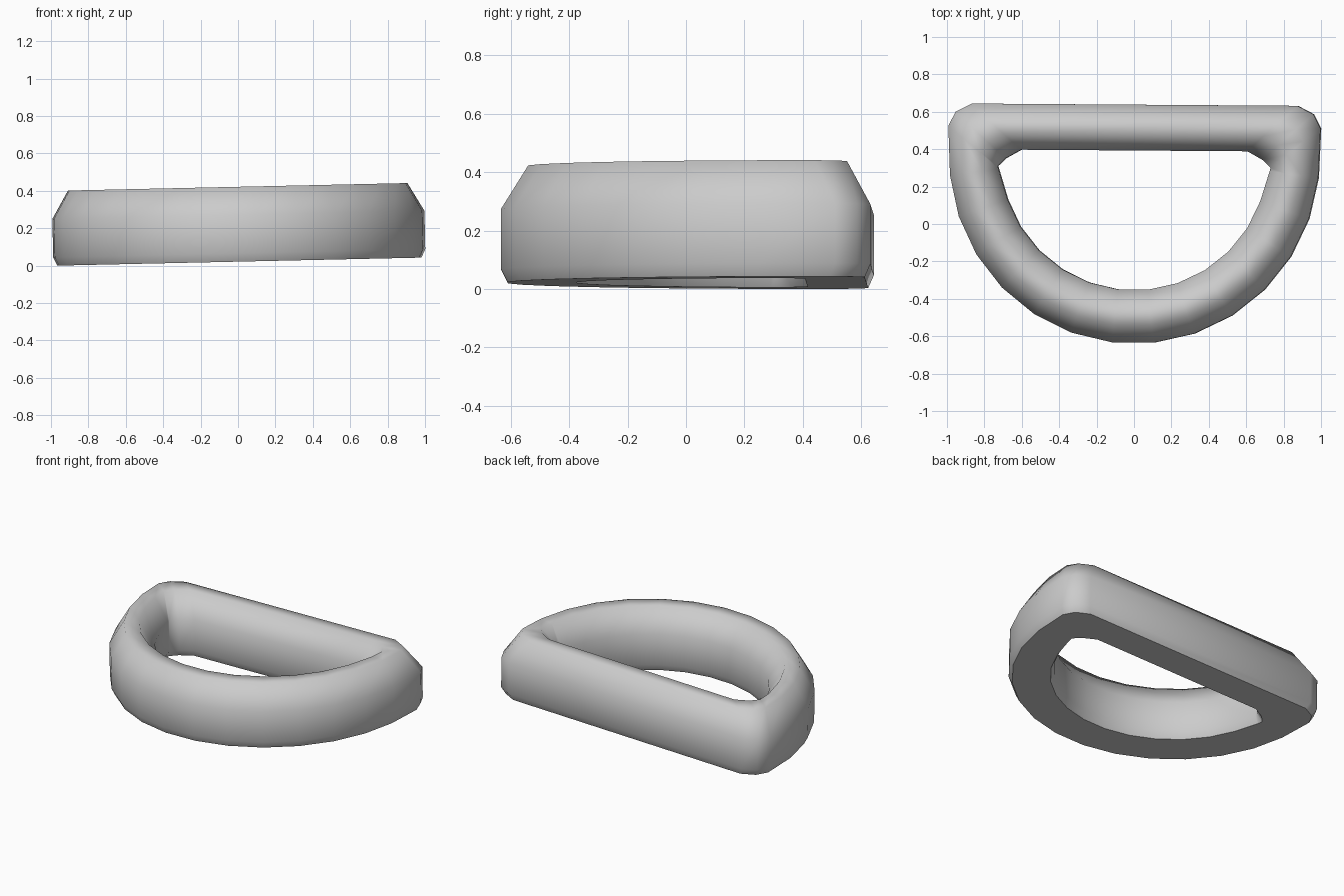
import bpy, bmesh, math
from mathutils import Matrix

if "Cube" in bpy.data.objects:
    bpy.data.objects.remove(bpy.data.objects["Cube"])

# Metal colour
metal = bpy.data.materials.new("grey metal")
metal.use_nodes = True
metal.diffuse_color = (0.6, 0.6, 0.6, 1)
metal.node_tree.nodes["Principled BSDF"].inputs["Base Color"].default_value = (0.6, 0.6, 0.6, 1)

# Plan of the right half: (outer point, inner point), from the front of the bow round to the bar
half = []
for i in range(7):
    a = math.radians(180 / 13.95 * (i + 0.5))
    s, c = math.sin(a), math.cos(a)
    half.append(((0.99 * s, 0.36 - c), (0.715 * s, 0.36 - 0.715 * c)))
half[-1] = (half[-1][0], (0.725, 0.288))
half += [((0.995, 0.518), (0.73, 0.305)),
         ((0.957, 0.593), (0.687, 0.347)),
         ((0.87, 0.638), (0.605, 0.393))]
plan = half + [((-o[0], o[1]), (-i[0], i[1])) for o, i in reversed(half)]

# Cross-section: (fraction from outer to inner edge, height), flat below and rounded above
section = [(0.08, 0), (0, 0.045), (0, 0.25), (0.33, 0.4)]
section += [(1 - t, z) for t, z in reversed(section)]

# Sweep the section round the plan
bm = bmesh.new()
rings = [[bm.verts.new((o[0] + (i[0] - o[0]) * t, o[1] + (i[1] - o[1]) * t, z))
          for t, z in section] for o, i in plan]
n = len(section)
for k, ring in enumerate(rings):
    after = rings[(k + 1) % len(rings)]
    for j in range(n):
        m = (j + 1) % n
        bm.faces.new((ring[j], after[j], after[m], ring[m])).smooth = True
bmesh.ops.recalc_face_normals(bm, faces=bm.faces)

# Crisp rim round the flat underside, and creases at tight corners
for e in bm.edges:
    under = [max(v.co.z for v in f.verts) < 0.001 for f in e.link_faces]
    e.smooth = not (any(under) and not all(under)) and e.calc_face_angle(0) < math.radians(64)

# The ring rests slightly tipped to one side
tilt = Matrix.Rotation(-0.022, 4, "Y") @ Matrix.Rotation(-0.007, 4, "Z")
bm.transform(tilt)
low = min(v.co.z for v in bm.verts)
bm.transform(Matrix.Translation((0.004, 0, -low)))

mesh = bpy.data.meshes.new("d_ring")
bm.to_mesh(mesh)
bm.free()
mesh.materials.append(metal)
ring = bpy.data.objects.new("d_ring", mesh)
bpy.context.collection.objects.link(ring)
